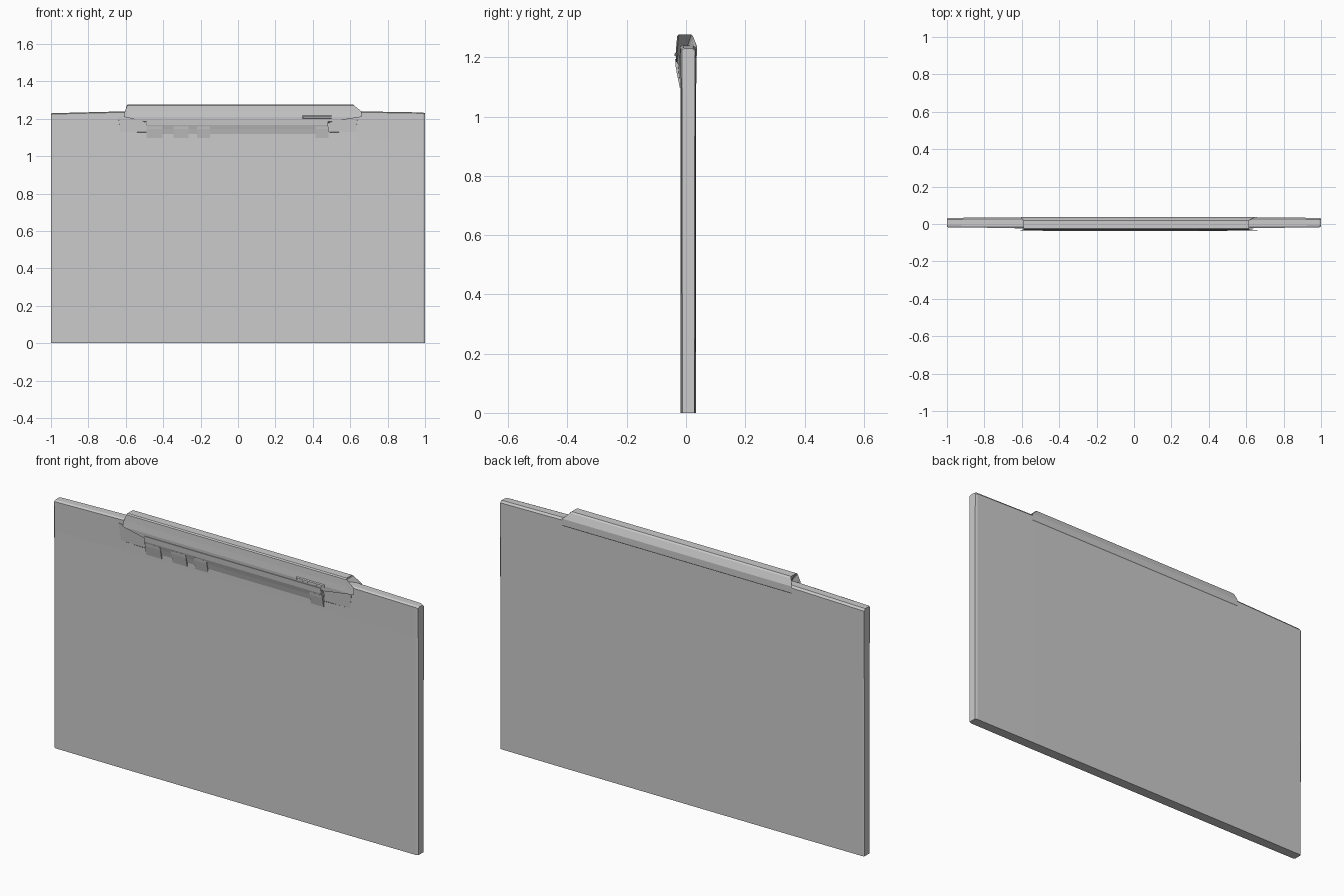
import bpy, bmesh


def loft(name, sections):
    """Skin a list of equal-length closed 3D rings and cap both ends."""
    bm = bmesh.new()
    rings = [[bm.verts.new(p) for p in ring] for ring in sections]
    n = len(rings[0])
    for a, b in zip(rings, rings[1:]):
        for i in range(n):
            j = (i + 1) % n
            bm.faces.new((a[i], a[j], b[j], b[i]))
    bm.faces.new(rings[0][::-1])
    bm.faces.new(rings[-1])
    bmesh.ops.triangulate(bm, faces=[f for f in bm.faces if len(f.verts) > 4])
    bmesh.ops.recalc_face_normals(bm, faces=bm.faces[:])
    mesh = bpy.data.meshes.new(name)
    bm.to_mesh(mesh)
    bm.free()
    obj = bpy.data.objects.new(name, mesh)
    bpy.context.collection.objects.link(obj)
    return obj


def bar(name, profile):
    """Bar along x; every profile point is (y, z, left x, right x)."""
    return loft(name, [[(xl, y, z) for y, z, xl, xr in profile],
                       [(xr, y, z) for y, z, xl, xr in profile]])


# Board: thin slab, slightly thicker towards the middle and the top
def board_section(x, front, back, top, inset=0.0):
    return [(x, front, 0.0), (x, front, 1.08), (x, front - 0.002, top - 0.005),
            (x, front + 0.008, top), (x, back - 0.006, top), (x, back + 0.002, top - 0.01),
            (x, back + 0.001, 0.94), (x, back, 0.0)]


loft("board", [
    board_section(-1.0, -0.012, 0.028, 1.228),
    board_section(-0.992, -0.017, 0.031, 1.23),
    board_section(-0.6, -0.019, 0.033, 1.24),
    board_section(0.64, -0.019, 0.033, 1.24),
    board_section(0.988, -0.017, 0.031, 1.234),
    board_section(1.0, -0.012, 0.028, 1.23),
])

# Clip head: wide bar wrapping the top edge of the board
bar("clip_head", [
    (-0.016, 1.175, -0.52, 0.5),
    (-0.033, 1.185, -0.5, 0.5),
    (-0.035, 1.21, -0.61, 0.66),
    (-0.032, 1.24, -0.605, 0.66),
    (-0.030, 1.272, -0.592, 0.62),
    (-0.024, 1.277, -0.59, 0.615),
    (0.018, 1.277, -0.59, 0.615),
    (0.024, 1.27, -0.595, 0.62),
    (0.037, 1.238, -0.605, 0.655),
    (0.037, 1.205, -0.605, 0.655),
    (0.030, 1.195, -0.6, 0.65),
])

# Clip jaw: narrower bar sloping back down on to the board
bar("clip_jaw", [
    (-0.012, 1.115, -0.49, 0.48),
    (-0.021, 1.118, -0.49, 0.48),
    (-0.028, 1.145, -0.49, 0.48),
    (-0.035, 1.168, -0.49, 0.48),
    (-0.037, 1.195, -0.49, 0.48),
    (-0.012, 1.195, -0.49, 0.48),
])

# Small teeth below the jaw
for left, right in ((-0.49, -0.405), (-0.345, -0.265), (-0.22, -0.15), (0.415, 0.485)):
    bar("clip_tooth", [(y, z, left, right) for y, z in (
        (-0.012, 1.098), (-0.021, 1.098), (-0.031, 1.145), (-0.033, 1.16), (-0.012, 1.16))])

# Shoulders fading from the clip into the board on both sides
for side, name in ((-1, "left_shoulder"), (1, "right_shoulder")):
    loft(name, [
        [(side * 0.49, -0.012, 1.12), (side * 0.49, -0.023, 1.13),
         (side * 0.49, -0.030, 1.2), (side * 0.49, -0.012, 1.2)],
        [(side * 0.63, -0.012, 1.12), (side * 0.63, -0.0195, 1.13),
         (side * 0.64, -0.023, 1.215), (side * 0.64, -0.012, 1.215)],
    ])

# Raised rib on the right of the clip head
bar("clip_rib", [(-0.030, 1.20, 0.34, 0.5), (-0.038, 1.205, 0.35, 0.5),
                 (-0.038, 1.213, 0.35, 0.5), (-0.030, 1.222, 0.34, 0.5)])
